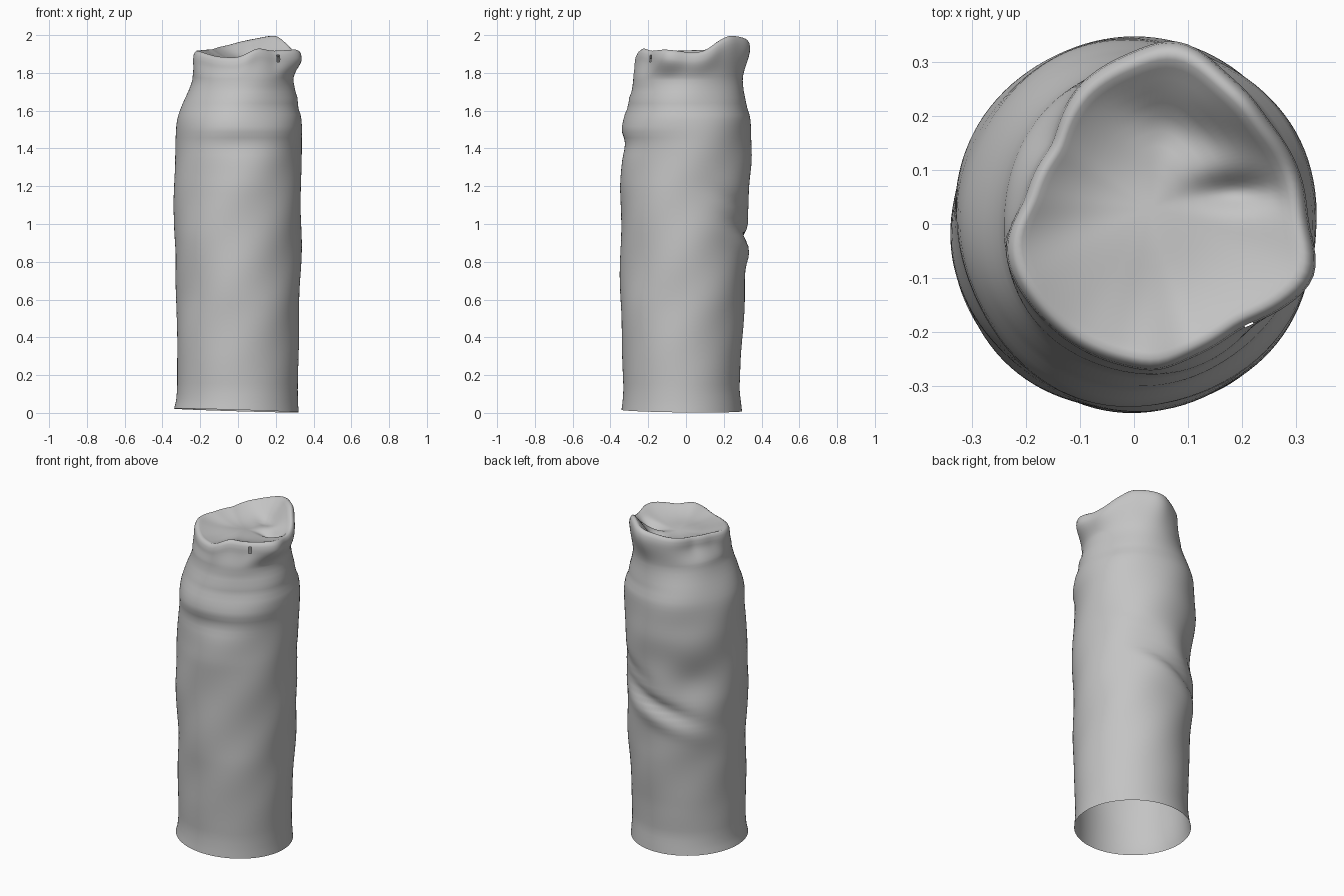
import bpy, bmesh, math
from mathutils import Vector

if "Cube" in bpy.data.objects:
    bpy.data.objects.remove(bpy.data.objects["Cube"])

N = 112

# Body profile: z, x min, x max, y min, y max
PROFILE = [
    (0.00, -.340, .322, -.342, .297), (0.04, -.328, .318, -.336, .292),
    (0.12, -.322, .316, -.331, .283), (0.30, -.322, .320, -.338, .290),
    (0.60, -.323, .328, -.346, .312), (0.75, -.332, .331, -.346, .318),
    (0.95, -.340, .334, -.347, .330), (1.20, -.336, .335, -.347, .336),
    (1.35, -.333, .336, -.336, .342), (1.50, -.328, .338, -.334, .344),
    (1.56, -.322, .336, -.330, .342), (1.62, -.302, .320, -.306, .326),
    (1.70, -.266, .302, -.288, .305), (1.76, -.242, .290, -.281, .297)]

# Outline of the crumpled top, seen from above
OUTLINE = [(.34, -.08), (.335, -.105), (.30, -.14), (.20, -.19), (.10, -.25),
           (.04, -.275), (0, -.267), (-.10, -.232), (-.18, -.165), (-.23, -.09),
           (-.24, -.04), (-.205, .04), (-.15, .15), (-.10, .26), (0, .32),
           (.06, .342), (.10, .336), (.17, .28), (.25, .19), (.31, .09), (.322, 0)]
CX, CY = .03, .03

# Height of the rim by angle in degrees
RIM = [(0, 1.905), (15, 1.915), (30, 1.96), (48, 1.998), (62, 1.995), (85, 1.975),
       (110, 1.945), (140, 1.925), (180, 1.92), (210, 1.915), (240, 1.885),
       (265, 1.88), (285, 1.935), (305, 1.915), (335, 1.925), (360, 1.905)]


def interp(table, t):
    """Smoothed linear lookup; returns a list of the remaining columns."""
    if t <= table[0][0]:
        return list(table[0][1:])
    for a, b in zip(table, table[1:]):
        if t <= b[0]:
            f = (t - a[0]) / (b[0] - a[0])
            return [p + (q - p) * f for p, q in zip(a[1:], b[1:])]
    return list(table[-1][1:])


def smooth(values, passes):
    for _ in range(passes):
        n = len(values)
        values = [(values[i - 1] + 2 * values[i] + values[(i + 1) % n]) / 4 for i in range(n)]
    return values


polar = sorted((math.degrees(math.atan2(y - CY, x - CX)) % 360, math.hypot(x - CX, y - CY))
               for x, y in OUTLINE)
polar = [(polar[-1][0] - 360, polar[-1][1])] + polar + [(polar[0][0] + 360, polar[0][1])]
angles = [360 * i / N for i in range(N)]
rim_r = smooth([interp(polar, a)[0] for a in angles], 3)
rim_z = smooth([interp(RIM, a)[0] for a in angles], 5)


def bump(a, z, a0, z0, wa, wz, slope=0.0):
    da = (a - a0 + 180) % 360 - 180
    dz = z - z0 - slope * da
    return math.exp(-(da / wa) ** 2 - (dz / wz) ** 2)


def dent(a, z):
    """Soft creases of the sleeve."""
    d = -.028 * bump(a, z, 92, .93, 38, .045, -.002)
    d += .012 * bump(a, z, 90, .84, 40, .05, -.002)
    d -= .030 * bump(a, z, 128, 1.08, 26, .13)
    d += .010 * bump(a, z, 110, 1.33, 35, .10)
    d -= .012 * bump(a, z, 60, 1.10, 30, .05, -.002)
    d -= .012 * bump(a, z, 275, 1.42, 45, .05)
    d += .008 * bump(a, z, 285, 1.50, 60, .03)
    d -= .008 * bump(a, z, 30, 1.62, 70, .018)
    d += .008 * bump(a, z, 300, 1.66, 70, .02)
    t = math.radians(a)
    mid = min(1, max(0, z - .1) * 2)
    return d + .0025 * mid * (math.sin(3 * t + 9 * z) + math.sin(5 * t - 14 * z + 1))


def body_point(a, z):
    x0, x1, y0, y1 = [sum(c) / 3 for c in zip(*(interp(PROFILE, z + o) for o in (-.015, 0, .015)))]
    k = 1 + dent(a, z) / .33
    t = math.radians(a)
    return Vector(((x0 + x1) / 2 + (x1 - x0) / 2 * k * math.cos(t),
                   (y0 + y1) / 2 + (y1 - y0) / 2 * k * math.sin(t), z))


def rim_point(i, s, z):
    t = math.radians(angles[i])
    return Vector((CX + rim_r[i] * s * math.cos(t), CY + rim_r[i] * s * math.sin(t), z))


bm = bmesh.new()
rings = []

# Tube wall, open at the bottom, with a slightly tilted lower edge
for k in range(59):
    z = 1.76 * k / 58
    ring = []
    for a in angles:
        p = body_point(a, z)
        p.z += max(0, 1 - z / .2) * (.012 - .03 * p.x - .012 * p.y)
        ring.append(bm.verts.new(p))
    rings.append(ring)

# Neck flaring into the crumpled rim
for k in range(1, 9):
    f = k / 8
    w = f * f * (3 - 2 * f)
    ring = []
    for i, a in enumerate(angles):
        z = 1.76 + (rim_z[i] - .045 - 1.76) * f
        p = body_point(a, 1.76).lerp(rim_point(i, 1, z), w)
        p.z = z
        ring.append(bm.verts.new(p))
    rings.append(ring)

# Rounded rim and sunken lid
for s, drop in ((.99, .022), (.965, .007), (.93, .0), (.89, .003)):
    rings.append([bm.verts.new(rim_point(i, s, rim_z[i] - drop)) for i in range(N)])


def lid_point(i, s):
    f = s / .89
    p = rim_point(i, s, 0)
    p.z = 1.862 + (rim_z[i] - .003 - 1.862) * f ** 2.3
    p.z -= .035 * math.exp(-((p.x - .19) / .07) ** 2 - ((p.y - .06) / .03) ** 2)
    p.z -= .03 * math.exp(-((p.x - .10) / .10) ** 2 - ((p.y - .17 + .3 * (p.x - .1)) / .045) ** 2)
    p.z += .015 * math.exp(-((p.x - .03) / .1) ** 2 - ((p.y + .02) / .1) ** 2)
    return p


for s in (.84, .78, .71, .63, .55, .46, .37, .28, .19, .1, .04):
    rings.append([bm.verts.new(lid_point(i, s)) for i in range(N)])

for lo, hi in zip(rings, rings[1:]):
    for i in range(N):
        j = (i + 1) % N
        bm.faces.new((lo[i], lo[j], hi[j], hi[i]))
bm.faces.new(rings[-1])

# Tiny tear below the rim at the front right
spot = Vector((.21, -.19, 1.875))
near = sorted(bm.faces, key=lambda f: (f.calc_center_median() - spot).length)[:2]
bmesh.ops.delete(bm, geom=near, context='FACES')

bmesh.ops.recalc_face_normals(bm, faces=bm.faces)
mesh = bpy.data.meshes.new("crumpled_sleeve")
bm.to_mesh(mesh)
bm.free()
for poly in mesh.polygons:
    poly.use_smooth = True

grey = bpy.data.materials.new("plain grey")
grey.diffuse_color = (.55, .55, .55, 1)
grey.use_nodes = True
grey.node_tree.nodes["Principled BSDF"].inputs["Base Color"].default_value = grey.diffuse_color
mesh.materials.append(grey)
bpy.context.collection.objects.link(bpy.data.objects.new("crumpled_sleeve", mesh))
